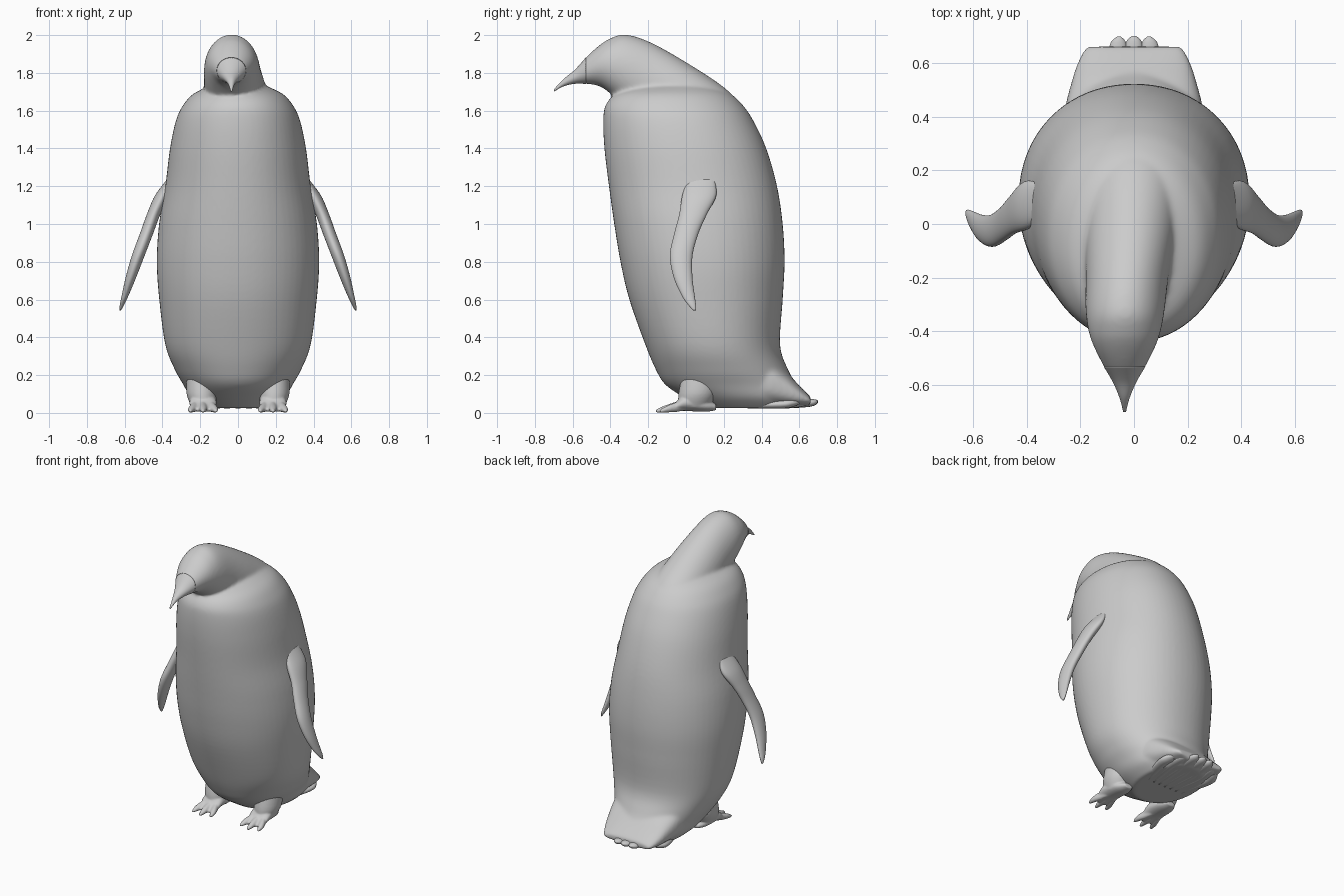
import bpy, bmesh
from math import cos, sin, pi, copysign


def smooth_rows(rows, n):
    """Catmull-Rom interpolation of section rows."""
    out = []
    for i in range(len(rows) - 1):
        a, b = rows[max(i - 1, 0)], rows[i]
        c, d = rows[i + 1], rows[min(i + 2, len(rows) - 1)]
        for s in range(n):
            t = s / n
            out.append([q + 0.5 * t * (r - p + t * (2*p - 5*q + 4*r - u + t * (3*(q - r) + u - p)))
                        for p, q, r, u in zip(a, b, c, d)])
    return out + [list(rows[-1])]


def loft(bm, rows, axis, n=5, sides=40, power=2.0):
    """Rows are (position, centre x, other centre, half width x, other half size)."""
    def pw(v):
        return copysign(abs(v) ** (2 / power), v)
    rings = []
    for t, cx, co, rx, ro in smooth_rows(rows, n):
        ring = []
        for i in range(sides):
            a = 2 * pi * i / sides
            x, o = cx + rx * pw(cos(a)), co + ro * pw(sin(a))
            ring.append(bm.verts.new((x, o, t) if axis == 'z' else (x, t, o)))
        rings.append(ring)
    for r0, r1 in zip(rings, rings[1:]):
        for i in range(sides):
            j = (i + 1) % sides
            bm.faces.new((r0[i], r0[j], r1[j], r1[i]))
    bm.faces.new(rings[0])
    bm.faces.new(rings[-1])


def make(name, bm, voxel=0, smooth=0, mirror=False):
    bmesh.ops.recalc_face_normals(bm, faces=bm.faces)
    for f in bm.faces:
        f.smooth = True
    me = bpy.data.meshes.new(name)
    bm.to_mesh(me)
    bm.free()
    ob = bpy.data.objects.new(name, me)
    bpy.context.collection.objects.link(ob)
    if voxel:
        m = ob.modifiers.new("Blend", 'REMESH')
        m.mode = 'VOXEL'
        m.voxel_size = voxel
        m.use_smooth_shade = True
        m = ob.modifiers.new("Soften", 'SMOOTH')
        m.factor = 0.5
        m.iterations = smooth
    if mirror:
        ob.modifiers.new("Mirror", 'MIRROR').use_mirror_merge = False
    return ob


# Body, head and tail base blended into one skin
bm = bmesh.new()
torso = [  # z, front y, back y, half width
    (0.025, 0.08, 0.60, 0.19), (0.08, -0.01, 0.62, 0.25), (0.15, -0.11, 0.585, 0.29),
    (0.23, -0.16, 0.54, 0.335), (0.36, -0.215, 0.498, 0.385), (0.6, -0.30, 0.512, 0.417),
    (0.8, -0.347, 0.522, 0.43), (1.0, -0.38, 0.512, 0.418), (1.2, -0.408, 0.482, 0.385),
    (1.4, -0.432, 0.425, 0.36), (1.55, -0.438, 0.355, 0.328), (1.63, -0.425, 0.30, 0.29),
    (1.69, -0.37, 0.235, 0.235), (1.735, -0.25, 0.14, 0.14)]
loft(bm, [(z, 0, (f + b) / 2, w, (b - f) / 2) for z, f, b, w in torso], 'z', sides=64, power=2.1)
head = [  # y, centre x, bottom z, top z, half width
    (0.30, 0, 1.15, 1.62, 0.17), (0.20, 0, 1.25, 1.725, 0.19), (0.0, -0.01, 1.38, 1.857, 0.175),
    (-0.19, -0.025, 1.52, 1.963, 0.155), (-0.32, -0.033, 1.62, 2.003, 0.147),
    (-0.40, -0.035, 1.69, 1.983, 0.134), (-0.46, -0.035, 1.73, 1.945, 0.113),
    (-0.53, -0.035, 1.742, 1.882, 0.078), (-0.59, -0.035, 1.742, 1.815, 0.043),
    (-0.65, -0.035, 1.728, 1.766, 0.018), (-0.70, -0.035, 1.70, 1.712, 0.005)]
head = [(y, x, (a + b) / 2, w, (b - a) / 2) for y, x, a, b, w in head]
loft(bm, head, 'y')
tail = [(0.25, 0.27, 0.03, 0.35), (0.42, 0.258, 0.025, 0.30), (0.52, 0.235, 0.025, 0.225),
        (0.60, 0.21, 0.03, 0.145), (0.66, 0.18, 0.04, 0.085)]
loft(bm, [(y, 0, (a + b) / 2, w, (b - a) / 2) for y, w, a, b in tail], 'y', power=2.6)
make("body_and_head", bm, 0.01, 12)

# Beak tip, kept crisp
bm = bmesh.new()
loft(bm, head[7:], 'y', n=8)
make("beak", bm)

# Tail feathers making the ragged edge and ribbed underside
bm = bmesh.new()
for k in range(-3, 4):
    x, e = 0.056 * k, 0.70 - 0.011 * k * k + 0.008 * (k % 2)
    loft(bm, [(0.30, x * 0.8, 0.04, 0.03, 0.015), (0.50, x * 1.1, 0.045, 0.036, 0.022),
              (e - 0.04, x * 1.05, 0.053, 0.034, 0.02), (e, x, 0.06, 0.008, 0.006)],
         'y', n=4, sides=16)
make("tail_feathers", bm)

# Flippers
bm = bmesh.new()
loft(bm, [(1.24, 0.355, 0.08, 0.018, 0.07), (1.15, 0.40, 0.07, 0.04, 0.09),
          (1.05, 0.447, 0.037, 0.036, 0.073), (0.95, 0.484, 0.002, 0.035, 0.064),
          (0.836, 0.527, -0.025, 0.034, 0.06), (0.72, 0.566, -0.016, 0.028, 0.05),
          (0.62, 0.598, 0.012, 0.018, 0.034), (0.57, 0.615, 0.033, 0.011, 0.02),
          (0.543, 0.623, 0.045, 0.004, 0.007)], 'z', n=6)
make("flippers", bm, mirror=True)

# Feet: ankle, sole and three toes blended together
bm = bmesh.new()
loft(bm, [(0.20, 0.19, 0.08, 0.08, 0.10), (0.10, 0.19, 0.06, 0.082, 0.10),
          (0.03, 0.185, 0.04, 0.06, 0.08)], 'z')
loft(bm, [(0.16, 0.175, 0.03, 0.03, 0.016), (0.10, 0.18, 0.04, 0.06, 0.034),
          (0.0, 0.185, 0.055, 0.072, 0.045), (-0.06, 0.185, 0.03, 0.066, 0.022),
          (-0.10, 0.185, 0.016, 0.058, 0.01)], 'y')
for k in (-1, 0, 1):
    s = 1 - 0.13 * abs(k)
    loft(bm, [(0.0, 0.185 + 0.025 * k, 0.045, 0.025, 0.032),
              (-0.06 * s, 0.185 + 0.045 * k, 0.031, 0.022, 0.026),
              (-0.115 * s, 0.185 + 0.06 * k, 0.02, 0.02, 0.018),
              (-0.16 * s, 0.185 + 0.068 * k, 0.009, 0.008, 0.008)], 'y', sides=16)
make("feet", bm, 0.006, 3, mirror=True)
